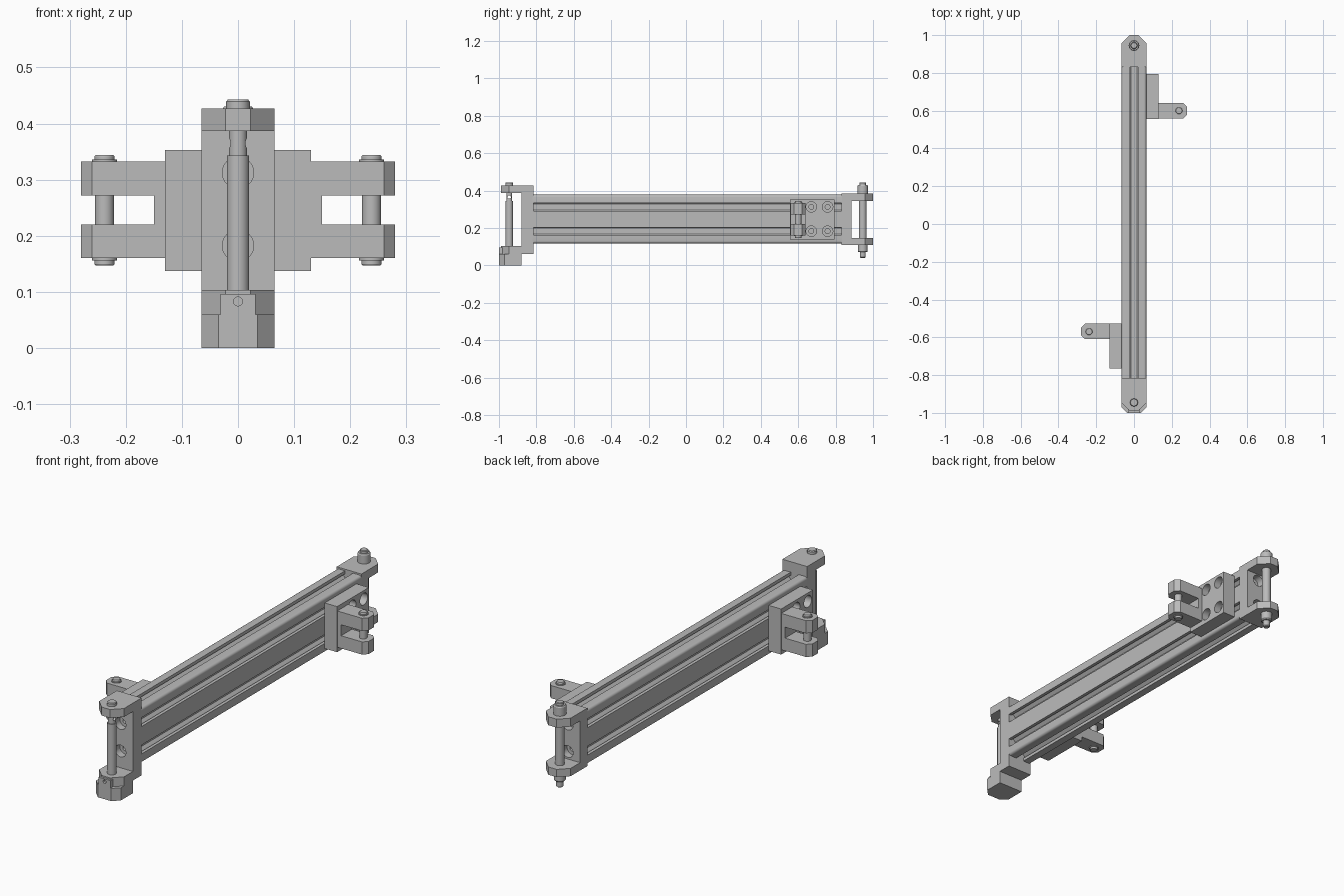
import bpy, bmesh, math
from mathutils import Matrix, Vector

cube = bpy.data.objects.get("Cube")
if cube:
    bpy.data.objects.remove(cube, do_unlink=True)

mat = bpy.data.materials.new("plain_grey")
mat.use_nodes = True
GREY = (0.5, 0.5, 0.5, 1)
mat.diffuse_color = GREY
for node in mat.node_tree.nodes:
    if node.type == 'BSDF_PRINCIPLED':
        node.inputs["Base Color"].default_value = GREY


def finish(name, bm):
    bmesh.ops.recalc_face_normals(bm, faces=bm.faces)
    mesh = bpy.data.meshes.new(name)
    bm.to_mesh(mesh)
    bm.free()
    mesh.materials.append(mat)
    obj = bpy.data.objects.new(name, mesh)
    bpy.context.collection.objects.link(obj)
    return obj


def prism(name, points, direction):
    """Extrude a closed outline of 3D points along a direction."""
    bm = bmesh.new()
    face = bm.faces.new([bm.verts.new(p) for p in points])
    moved = bmesh.ops.extrude_face_region(bm, geom=[face])["geom"]
    verts = [v for v in moved if isinstance(v, bmesh.types.BMVert)]
    bmesh.ops.translate(bm, verts=verts, vec=direction)
    return finish(name, bm)


def upright(name, outline, z0, z1):
    return prism(name, [(x, y, z0) for x, y in outline], (0, 0, z1 - z0))


def box(name, x0, x1, y0, y1, z0, z1):
    return upright(name, [(x0, y0), (x1, y0), (x1, y1), (x0, y1)], z0, z1)


def turned(name, profile, x, y, sides=32):
    """Turned part on a vertical axis from (radius, height) steps."""
    bm = bmesh.new()
    rings = []
    for r, z in profile:
        ring = []
        for i in range(sides):
            a = math.tau * i / sides
            ring.append(bm.verts.new((x + r * math.cos(a), y + r * math.sin(a), z)))
        rings.append(ring)
    for low, high in zip(rings, rings[1:]):
        for i in range(sides):
            j = (i + 1) % sides
            bm.faces.new((low[i], low[j], high[j], high[i]))
    bm.faces.new(rings[0])
    bm.faces.new(rings[-1])
    return finish(name, bm)


def rod(name, centre, axis, radius, length):
    bm = bmesh.new()
    turn = Vector((0, 0, 1)).rotation_difference(Vector(axis)).to_matrix().to_4x4()
    bmesh.ops.create_cone(bm, cap_ends=True, segments=32, radius1=radius, radius2=radius,
                          depth=length, matrix=Matrix.Translation(centre) @ turn)
    return finish(name, bm)


def cut(obj, cutter):
    mod = obj.modifiers.new("cut", 'BOOLEAN')
    mod.operation = 'DIFFERENCE'
    mod.solver = 'EXACT'
    mod.object = cutter
    bpy.context.view_layer.objects.active = obj
    bpy.ops.object.modifier_apply(modifier=mod.name)
    bpy.data.objects.remove(cutter, do_unlink=True)


def screw_hole(obj, centre, axis):
    """Counterbore with a narrower hole behind it."""
    cut(obj, rod("cutter", centre, axis, 0.028, 0.07))
    cut(obj, rod("cutter", centre, axis, 0.013, 0.3))


HALF = 0.065                 # half width of the beam
MID = 0.2475                 # height of the beam axis
SCREW_Z = (MID - HALF, MID + HALF)

# Slotted beam: the four sides of the section, each with T slots
SLOT = [(-.021, 0), (-.021, .015), (-.032, .015), (-.032, .023), (-.016, .038)]
SLOT += [(-t, d) for t, d in reversed(SLOT)]
section = []
sides = [(0, HALF, 2 * HALF, (-HALF, HALF)), (1, 2 * HALF, HALF, (0,)),
         (2, HALF, 2 * HALF, (-HALF, HALF)), (3, 2 * HALF, HALF, (0,))]
ROUND = 0.012
for quarter, reach, span, slots in sides:
    out = Vector((1, 0)), Vector((0, 1)), Vector((-1, 0)), Vector((0, -1))
    normal, along = out[quarter], out[(quarter + 1) % 4]
    for s in slots:
        section += [normal * (reach - d) + along * (s + t) for t, d in SLOT]
    corner = normal * (reach - ROUND) + along * (span - ROUND)
    for k in range(5):
        a = k * math.pi / 8
        section.append(corner + ROUND * (normal * math.cos(a) + along * math.sin(a)))
prism("beam", [(p.x, -0.82, MID + p.y) for p in section], (0, 1.655, 0))


# Forked end brackets
def end_bracket(name, s, inner, plate, tip, z0, z1, gap0, gap1):
    flat, slope = 0.022, 0.043
    outline = [(-HALF, s * inner), (HALF, s * inner), (HALF, s * (tip - slope)),
               (flat, s * tip), (-flat, s * tip), (-HALF, s * (tip - slope))]
    obj = upright(name, outline, z0, z1)
    ys = sorted((s * plate, s * 1.2))
    cut(obj, box("cutter", -0.2, 0.2, *ys, gap0, gap1))
    for z in SCREW_Z:
        screw_hole(obj, (0, s * plate, z), (0, 1, 0))
    return obj


end_bracket("front_bracket", -1, 0.815, 0.88, 0.99, 0.06, 0.427, 0.103, 0.387)
end_bracket("back_bracket", 1, 0.832, 0.886, 1.0, 0.11, 0.385, 0.147, 0.345)

# Pin holder under the front fork
holder = upright("pin_holder", [(-HALF, -.88), (-HALF, -.97), (-.035, -1), (.035, -1),
                                (HALF, -.97), (HALF, -.88)], 0, 0.06)
lug = upright("holder_lug", [(-.031, -.96), (-.031, -1), (.031, -1), (.031, -.96)], 0.06, 0.096)
cut(lug, rod("cutter", (0, -1, 0.083), (0, 1, 0), 0.008, 0.04))

# Hinge pins at the beam ends
front_pin = turned("front_pin", [(.02, .03), (.02, .343), (.016, .343), (.016, .427),
                                 (.021, .427), (.021, .439), (.018, .443)], 0, -0.945)
cut(front_pin, rod("cutter", (0, -0.945, 0.365), (1, 0, 0), 0.009, 0.1))
turned("back_pin", [(.012, .04), (.016, .044), (.016, .07), (.022, .07), (.026, .075),
                    (.026, .11), (.02, .11), (.02, .385), (.028, .385), (.028, .425),
                    (.025, .43), (.018, .43), (.018, .44), (.015, .443)], 0, 0.945)

# Side hinge: plate, forked arm and pin
plate = box("side_plate", HALF, 0.13, 0.557, 0.795, 0.137, 0.353)
for y in (0.67, 0.757):
    for z in SCREW_Z:
        screw_hole(plate, (0.13, y, z), (1, 0, 0))
arm = upright("side_arm", [(.125, .558), (.26, .558), (.28, .578), (.28, .62),
                           (.26, .64), (.125, .64)], 0.16, 0.332)
cut(arm, box("cutter", 0.15, 0.4, 0.5, 0.7, 0.22, 0.272))
pin = turned("side_pin", [(.016, .147), (.018, .15), (.018, .156), (.022, .156), (.022, .16),
                          (.017, .16), (.017, .332), (.022, .332), (.022, .336),
                          (.018, .336), (.018, .341), (.016, .344)], 0.238, 0.6)

# Opposite hinge, turned half way round
for part in (plate, arm, pin):
    twin = part.copy()
    twin.name = "opposite_" + part.name
    twin.rotation_euler.z = math.pi
    twin.location.y = 0.03
    bpy.context.collection.objects.link(twin)

# Smooth round surfaces, keep edges crisp
bpy.ops.object.select_all(action='DESELECT')
for obj in bpy.context.collection.objects:
    if obj.type == 'MESH':
        obj.select_set(True)
        bpy.context.view_layer.objects.active = obj
bpy.ops.object.shade_smooth_by_angle(angle=math.radians(30))
